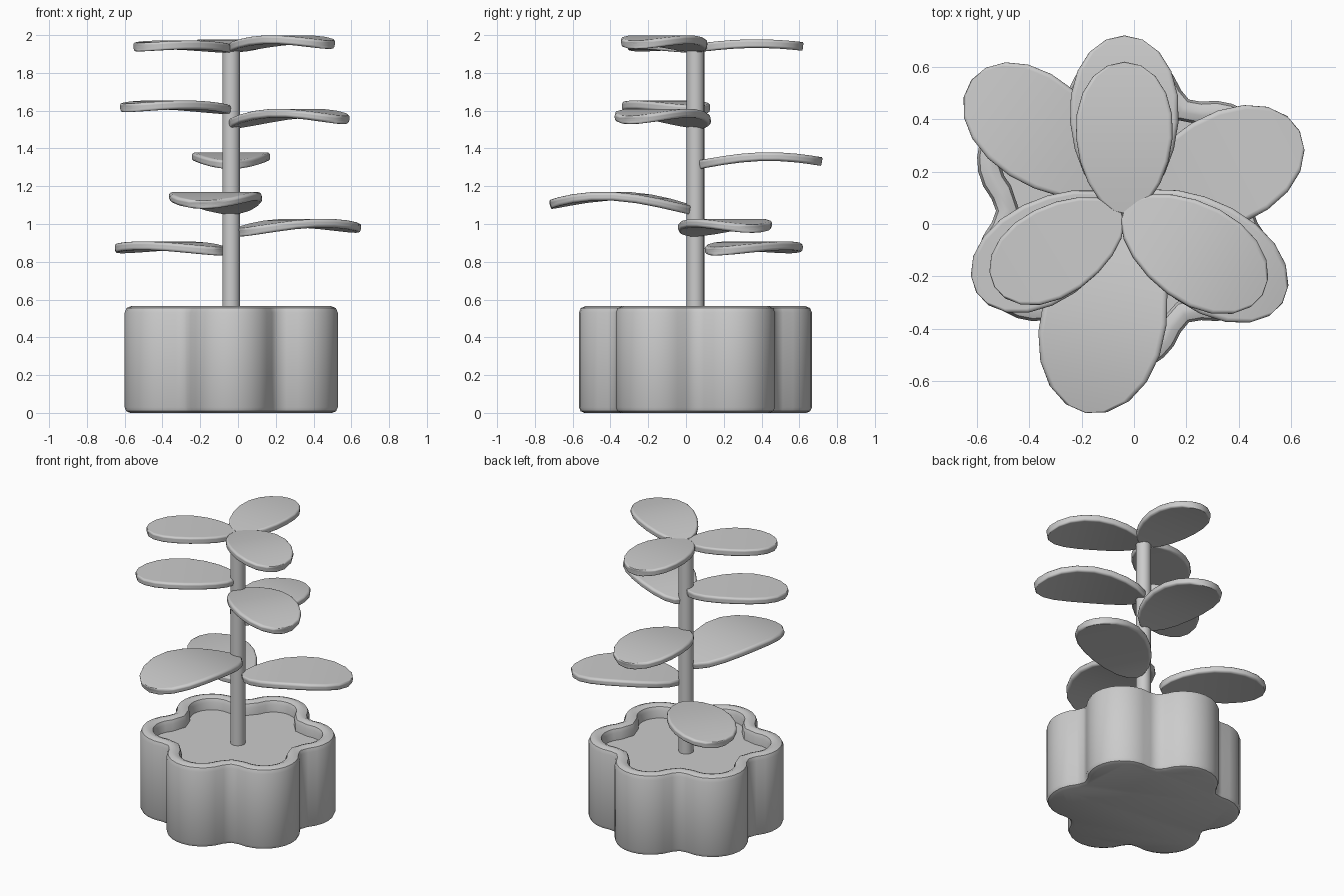
import bpy, bmesh
from math import sin, cos, pi, radians, sqrt
from mathutils import Vector

if "Cube" in bpy.data.objects:
    bpy.data.objects.remove(bpy.data.objects["Cube"])

CENTRE = Vector((-0.036, 0.05, 0))

clay = bpy.data.materials.new("plain grey")
clay.use_nodes = True
GREY = (0.6, 0.6, 0.6, 1)
clay.diffuse_color = GREY
clay.node_tree.nodes["Principled BSDF"].inputs["Base Color"].default_value = GREY


def finish(name, bm, location):
    bmesh.ops.recalc_face_normals(bm, faces=bm.faces)
    mesh = bpy.data.meshes.new(name)
    bm.to_mesh(mesh)
    bm.free()
    mesh.materials.append(clay)
    obj = bpy.data.objects.new(name, mesh)
    bpy.context.collection.objects.link(obj)
    obj.location = location
    bpy.ops.object.select_all(action="DESELECT")
    obj.select_set(True)
    bpy.context.view_layer.objects.active = obj
    bpy.ops.object.shade_smooth_by_angle(angle=radians(40))
    return obj


# Six-lobed outline: round lobes joined by soft valleys
LOBE_DIST, LOBE_RADIUS, STEPS = 0.39, 0.227, 72


def lobe_radius(angle):
    phi = abs((angle + pi / 6) % (pi / 3) - pi / 6)
    blend = radians(24)
    p = min(phi, blend)
    root = sqrt(LOBE_RADIUS ** 2 - (LOBE_DIST * sin(p)) ** 2)
    r = LOBE_DIST * cos(p) + root
    if phi > blend:
        slope = -LOBE_DIST * sin(p) * (1 + LOBE_DIST * cos(p) / root)
        d, span = phi - blend, pi / 6 - blend
        r += slope * (d - d * d / (2 * span))
    return r


def outline_point(angle):
    r = lobe_radius(angle)
    a = angle + pi / 2
    return Vector((r * cos(a), r * sin(a), 0))


def lobed_ring(bm, inset, z):
    ring = []
    for i in range(STEPS):
        a = 2 * pi * i / STEPS
        along = outline_point(a + 0.02) - outline_point(a - 0.02)
        inward = Vector((-along.y, along.x, 0)).normalized()
        ring.append(bm.verts.new(outline_point(a) + inward * inset + Vector((0, 0, z))))
    return ring


def bridge(bm, low, high):
    for i in range(len(low)):
        j = (i + 1) % len(low)
        bm.faces.new((low[i], low[j], high[j], high[i]))


# Pot: rounded wall, rim and recessed inside
profile = [(0.03, 0), (0.009, 0.009), (0, 0.03), (0, 0.53), (0.01, 0.555),
           (0.035, 0.565), (0.055, 0.565), (0.08, 0.555), (0.09, 0.53), (0.09, 0.44)]
bm = bmesh.new()
rings = [lobed_ring(bm, inset, z) for inset, z in profile]
for low, high in zip(rings, rings[1:]):
    bridge(bm, low, high)
bm.faces.new(rings[0])
bm.faces.new(rings[-1])
finish("pot", bm, CENTRE)

# Soil
bm = bmesh.new()
low, high = lobed_ring(bm, 0.085, 0.45), lobed_ring(bm, 0.085, 0.48)
bridge(bm, low, high)
bm.faces.new(low)
bm.faces.new(high)
finish("soil", bm, CENTRE)

# Stem
bm = bmesh.new()
bmesh.ops.create_cone(bm, cap_ends=True, segments=20, radius1=0.047, radius2=0.047, depth=1.48)
finish("stem", bm, CENTRE + Vector((0, 0, 1.2)))


# Leaves: arched egg-shaped blades, thickened and rounded
def leaf(name, base, heading, length, width, z, rise):
    bm = bmesh.new()
    count = 10

    def station(i, side):
        t = pi * i / count
        u = (1 - cos(t)) / 2
        half = width / 2 * sin(t) * (1 - 0.12 * cos(t))
        return bm.verts.new((u * length, side * half, rise * sin(0.87 * pi * u)))

    start, end = station(0, 0), station(count, 0)
    left = [station(i, 1) for i in range(1, count)]
    right = [station(i, -1) for i in range(1, count)]
    bm.faces.new((start, right[0], left[0]))
    bm.faces.new((end, left[-1], right[-1]))
    for i in range(count - 2):
        bm.faces.new((left[i], right[i], right[i + 1], left[i + 1]))
    obj = finish(name, bm, (base[0], base[1], z))
    obj.rotation_euler.z = radians(heading)
    obj.data.shade_smooth()
    solid = obj.modifiers.new("thickness", "SOLIDIFY")
    solid.thickness, solid.offset = 0.046, 0
    bevel = obj.modifiers.new("round edge", "BEVEL")
    bevel.width, bevel.segments = 0.018, 3
    bevel.limit_method, bevel.angle_limit = "ANGLE", radians(50)
    bevel.harden_normals = True


leaf("top_leaf_left", (-0.035, 0.058), -32, 0.62, 0.38, 1.93, 0.046)
leaf("top_leaf_right", (-0.05, 0.05), 211, 0.565, 0.345, 1.928, 0.02)
leaf("top_leaf_back", (-0.037, 0.04), 90, 0.58, 0.37, 1.93, 0.025)
leaf("upper_leaf_left", (-0.035, 0.075), -32, 0.71, 0.41, 1.525, 0.062)
leaf("upper_leaf_right", (-0.05, 0.07), 211, 0.645, 0.39, 1.603, 0.028)
leaf("middle_leaf_back", (-0.037, 0.06), 90, 0.66, 0.415, 1.312, 0.045)
leaf("lower_leaf_front", (-0.037, 0.04), 259, 0.775, 0.48, 1.07, 0.078)
leaf("bottom_leaf_left", (0.005, 0.035), 27, 0.705, 0.43, 0.955, 0.05)
leaf("bottom_leaf_right", (-0.087, 0.148), 143, 0.67, 0.41, 0.855, 0.03)
